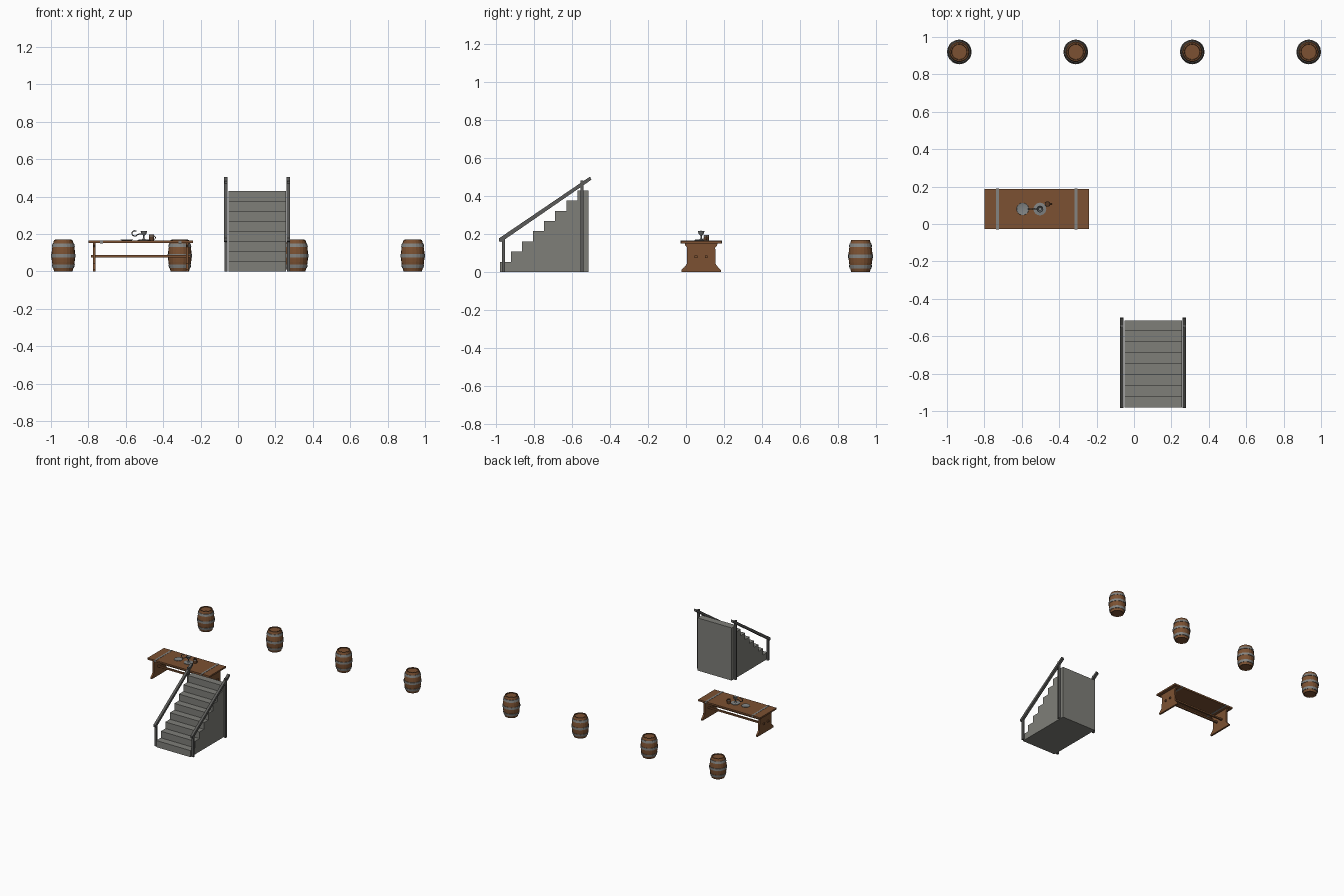
import bpy, bmesh, math
from mathutils import Vector

if "Cube" in bpy.data.objects:
    bpy.data.objects.remove(bpy.data.objects["Cube"])


def material(name, r, g, b):
    m = bpy.data.materials.new(name)
    m.diffuse_color = (r, g, b, 1)
    m.use_nodes = True
    m.node_tree.nodes["Principled BSDF"].inputs["Base Color"].default_value = m.diffuse_color
    return m


STONE = material("grey stone", 0.21, 0.21, 0.19)
IRON = material("dark iron", 0.105, 0.105, 0.10)
STEEL = material("band steel", 0.23, 0.23, 0.22)
WOOD = material("brown wood", 0.20, 0.083, 0.032)
DARK = material("dark wood", 0.10, 0.045, 0.02)
PEWTER = material("pewter", 0.22, 0.23, 0.23)


def finish(name, bm, mat, smooth=False):
    bmesh.ops.recalc_face_normals(bm, faces=bm.faces)
    me = bpy.data.meshes.new(name)
    bm.to_mesh(me)
    bm.free()
    me.materials.append(mat)
    ob = bpy.data.objects.new(name, me)
    bpy.context.collection.objects.link(ob)
    if smooth:
        bpy.context.view_layer.objects.active = ob
        ob.select_set(True)
        bpy.ops.object.shade_smooth_by_angle(angle=math.radians(35))
        ob.select_set(False)
    return ob


def box(name, x0, x1, y0, y1, z0, z1, mat):
    bm = bmesh.new()
    bmesh.ops.create_cube(bm, size=1)
    for v in bm.verts:
        v.co = ((x0 + x1) / 2 + v.co.x * (x1 - x0),
                (y0 + y1) / 2 + v.co.y * (y1 - y0),
                (z0 + z1) / 2 + v.co.z * (z1 - z0))
    return finish(name, bm, mat)


def prism(name, yz, x0, x1, mat):
    """Extrude a (y, z) outline along x."""
    bm = bmesh.new()
    f = bm.faces.new([bm.verts.new((x0, y, z)) for y, z in yz])
    r = bmesh.ops.extrude_face_region(bm, geom=[f])
    for v in r["geom"]:
        if isinstance(v, bmesh.types.BMVert):
            v.co.x = x1
    return finish(name, bm, mat)


def lathe(name, rz, centre, sides, mat, smooth=False, loop=False):
    """Spin a (radius, z) profile round a vertical axis."""
    bm = bmesh.new()
    vs = [bm.verts.new((r, 0, z)) for r, z in rz]
    n = len(vs)
    es = [bm.edges.new((vs[i], vs[(i + 1) % n])) for i in range(n if loop else n - 1)]
    bmesh.ops.spin(bm, geom=vs + es, axis=(0, 0, 1), cent=(0, 0, 0),
                   angle=math.tau, steps=sides, use_duplicate=False)
    bmesh.ops.remove_doubles(bm, verts=bm.verts, dist=1e-5)
    bmesh.ops.translate(bm, verts=bm.verts, vec=centre)
    return finish(name, bm, mat, smooth)


def tube(name, pts, radius, mat):
    """Round bar along a path of points."""
    cu = bpy.data.curves.new(name, "CURVE")
    cu.dimensions = "3D"
    cu.bevel_depth = radius
    cu.bevel_resolution = 2
    cu.use_fill_caps = True
    sp = cu.splines.new("POLY")
    sp.points.add(len(pts) - 1)
    for p, co in zip(sp.points, pts):
        p.co = (*co, 1)
    cu.materials.append(mat)
    ob = bpy.data.objects.new(name, cu)
    bpy.context.collection.objects.link(ob)
    return ob


# Barrels: bulging staves, recessed lids, three hoops
H = 0.168


def bulge(z):
    return 0.063 - 0.014 * ((z - H / 2) / (H / 2)) ** 2


zs = [H * i / 10 for i in range(11)]
for i in range(4):
    c = (-0.934 + 0.6227 * i, 0.92, 0)
    body = [(0, 0.006), (0.042, 0.006), (0.043, 0)]
    body += [(bulge(z), z) for z in zs]
    body += [(0.043, H), (0.042, H - 0.006)]
    lathe(f"barrel_staves_{i}", body, c, 20, WOOD)
    lathe(f"barrel_lid_{i}", [(0, H - 0.007), (0.0425, H - 0.007), (0.0425, H - 0.005), (0, H - 0.005)],
          c, 20, WOOD)
    lathe(f"barrel_lid_groove_{i}", [(0.040, H - 0.006), (0.044, H - 0.006), (0.044, H + 0.0008),
                                     (0.042, H + 0.0008)], c, 20, DARK, loop=True)
    for k, z in enumerate((0.028, 0.084, 0.14)):
        a, b = z - 0.009, z + 0.009
        ring = [(bulge(a) - 0.004, a), (bulge(a) + 0.003, a), (bulge(z) + 0.003, z),
                (bulge(b) + 0.003, b), (bulge(b) - 0.004, b)]
        lathe(f"barrel_hoop_{i}_{k}", ring, c, 20, STEEL, loop=True)

# Staircase: solid block of eight steps
N, Y0, Y1, SH = 8, -0.98, -0.515, 0.43
outline = [(Y1, 0), (Y0, 0)]
for i in range(N):
    y = Y0 + (Y1 - Y0) * i / N
    outline += [(y, SH * i / N)] if i else []
    outline += [(y, SH * (i + 1) / N)]
outline.append((Y1, SH))
prism("stair_block", outline, -0.052, 0.256, STONE)

# Handrails and posts on both sides
for side, x in (("left", -0.065), ("right", 0.269)):
    box(f"{side}_lower_post", x - 0.008, x + 0.008, -0.971, -0.955, 0, 0.178, IRON)
    box(f"{side}_upper_post", x - 0.008, x + 0.008, -0.556, -0.540, 0, 0.483, IRON)
    prism(f"{side}_handrail", [(-0.985, 0.162), (-0.975, 0.158), (-0.499, 0.486),
                               (-0.506, 0.503), (-0.985, 0.178)], x - 0.010, x + 0.010, IRON)

# Table: top, flared end panels, stretchers, steel straps
YC = 0.08
box("table_top", -0.80, -0.24, YC - 0.107, YC + 0.107, 0.151, 0.164, WOOD)
half = [(0.105, 0), (0.105, 0.010), (0.088, 0.026), (0.076, 0.042),
        (0.074, 0.130), (0.084, 0.140), (0.086, 0.152)]
panel = [(YC + y, z) for y, z in half] + [(YC - y, z) for y, z in reversed(half)]
for side, x in (("left", -0.768), ("right", -0.272)):
    prism(f"table_{side}_leg", panel, x - 0.007, x + 0.007, WOOD)
for k, y in enumerate((YC - 0.027, YC + 0.027)):
    box(f"table_stretcher_{k}", -0.785, -0.255, y - 0.007, y + 0.007, 0.074, 0.086, WOOD)
for side, x in (("left", -0.73), ("right", -0.31)):
    box(f"table_{side}_strap", x - 0.007, x + 0.007, YC - 0.109, YC + 0.109, 0.150, 0.1655, STEEL)

# Tableware: plate, footed goblet-like holder with curled handle, mug
T = 0.164
lathe("plate", [(0, 0), (0.022, 0), (0.033, 0.004), (0.032, 0.006), (0.021, 0.003), (0, 0.003)],
      (-0.595, YC, T), 24, PEWTER, True)
G = (-0.503, YC, T)
lathe("goblet", [(0, 0), (0.034, 0), (0.034, 0.004), (0.010, 0.007), (0.004, 0.013), (0.004, 0.028),
                 (0.012, 0.034), (0.018, 0.052), (0.015, 0.052), (0.009, 0.037), (0, 0.036)],
      G, 24, PEWTER, True)
arc = [(-0.551 + 0.016 * math.cos(math.radians(a)), YC, 0.203 + 0.014 * math.sin(math.radians(a)))
       for a in range(60, 331, 18)]
tube("curled_handle", arc + [(-0.525, YC, 0.200), (-0.508, YC, 0.200)], 0.0028, IRON)
M = (-0.462, YC + 0.027, T)
lathe("mug", [(0, 0), (0.014, 0), (0.013, 0.032), (0.011, 0.032), (0.011, 0.004), (0, 0.004)],
      M, 16, DARK, True)
lathe("mug_band", [(0.013, 0.023), (0.0147, 0.023), (0.0142, 0.028), (0.012, 0.028)], M, 16, STEEL, loop=True)
tube("mug_handle", [(M[0] + 0.012 + 0.009 * math.cos(a), M[1], M[2] + 0.016 + 0.009 * math.sin(a))
                    for a in [math.radians(d) for d in range(-90, 91, 30)]], 0.002, DARK)
